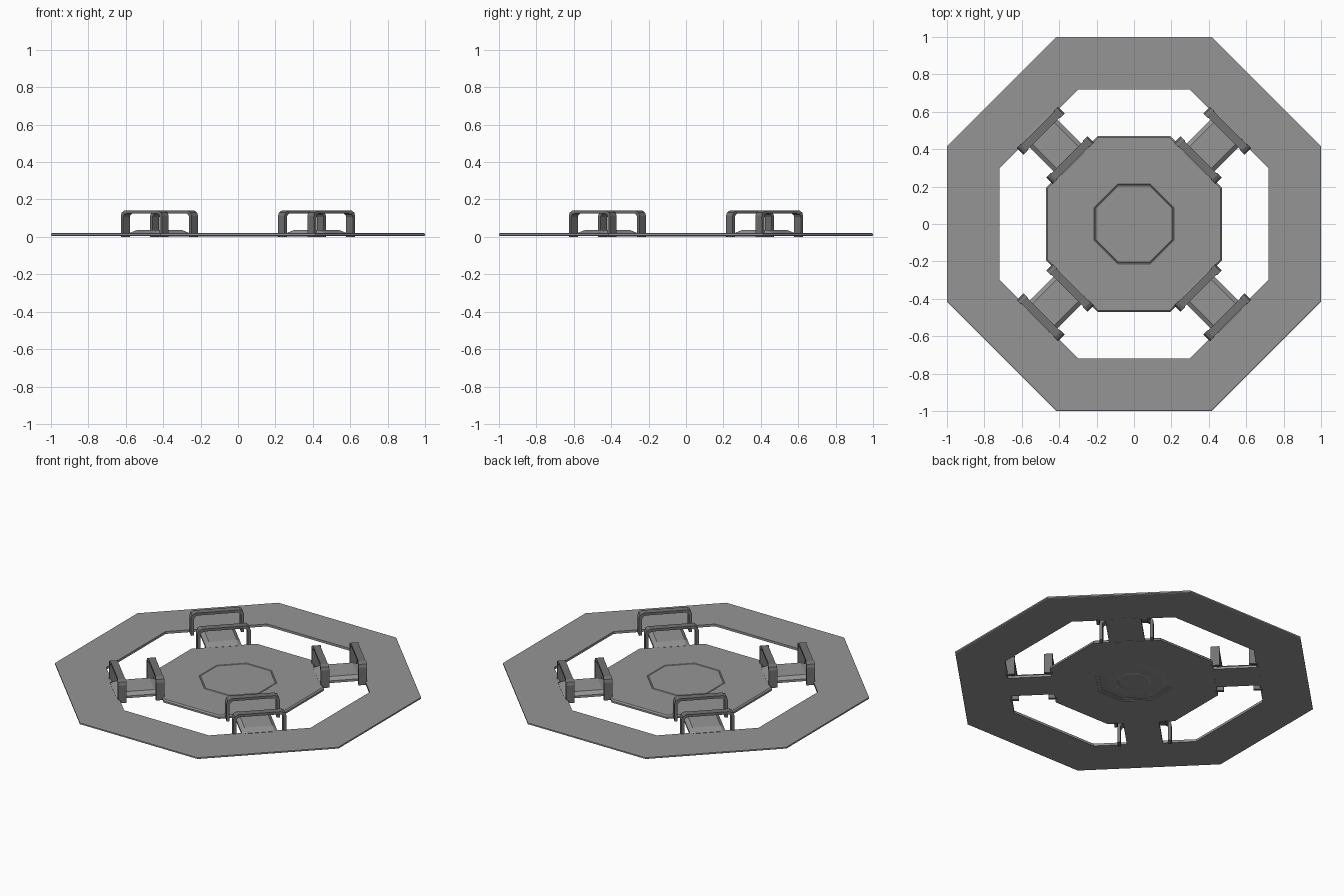
import bpy, bmesh, math
from mathutils import Matrix

if "Cube" in bpy.data.objects:
    bpy.data.objects.remove(bpy.data.objects["Cube"])

C8 = math.cos(math.pi / 8)


def grey(name, v):
    m = bpy.data.materials.new(name)
    m.diffuse_color = (v, v, v, 1)
    m.use_nodes = True
    m.node_tree.nodes["Principled BSDF"].inputs["Base Color"].default_value = m.diffuse_color
    return m


PLATE = grey("plate_grey", 0.3)
DARK = grey("dark_grey", 0.17)


def make(name, verts, faces, angle=0.0, mat=PLATE):
    """Flat-faced object, turned about z."""
    bm = bmesh.new()
    vs = [bm.verts.new(v) for v in verts]
    for f in faces:
        bm.faces.new([vs[i] for i in f])
    bmesh.ops.recalc_face_normals(bm, faces=bm.faces)
    bm.transform(Matrix.Rotation(angle, 4, 'Z'))
    me = bpy.data.meshes.new(name)
    bm.to_mesh(me)
    bm.free()
    me.materials.append(mat)
    ob = bpy.data.objects.new(name, me)
    bpy.context.collection.objects.link(ob)
    return ob


def sweep(name, sections, closed, angle=0.0, mat=PLATE):
    """Joins equal cross-sections into a solid, capped if not closed."""
    n, k = len(sections), len(sections[0])
    verts = [v for s in sections for v in s]
    faces = []
    for i in range(n if closed else n - 1):
        j = (i + 1) % n
        for a in range(k):
            b = (a + 1) % k
            faces.append((i * k + a, i * k + b, j * k + b, j * k + a))
    if not closed:
        faces += [tuple(range(k)), tuple(range((n - 1) * k, n * k))]
    return make(name, verts, faces, angle, mat)


def octagon(name, profile):
    """Eight-sided lathe; the profile holds (apothem, z)."""
    secs = []
    for i in range(8):
        a = math.pi / 8 + i * math.pi / 4
        secs.append([(r / C8 * math.cos(a), r / C8 * math.sin(a), z) for r, z in profile])
    return sweep(name, secs, True)


# Outer walkway ring
octagon("outer_ring", [(0.72, 0.005), (0.995, 0.005), (1.0, 0.008),
                       (1.0, 0.017), (0.995, 0.02), (0.72, 0.02)])

# Central platform with bevelled rim, and the groove around its centre
octagon("central_platform", [(0.215, 0.002), (0.47, 0.002), (0.47, 0.013),
                             (0.462, 0.021), (0.213, 0.021), (0.209, 0.018), (0.195, 0.018),
                             (0.195, 0.006), (0.215, 0.006)])
# Centre plate and its small lower cap
octagon("centre_plate", [(0.001, 0.005), (0.155, 0.005), (0.2, 0.01),
                         (0.208, 0.017), (0.204, 0.021), (0.001, 0.021)])
octagon("lower_cap", [(0.001, 0.002), (0.085, 0.002), (0.1, 0.006), (0.001, 0.006)])


# Flat bent strap: (tangent, z) outside and inside points, half width
def arch(name, r, angle):
    half = [(0.156, 0.0, 0.138, 0.0, 0.025),
            (0.156, 0.112, 0.138, 0.106, 0.025),
            (0.149, 0.130, 0.133, 0.117, 0.025),
            (0.130, 0.140, 0.124, 0.123, 0.025),
            (0.122, 0.140, 0.116, 0.124, 0.021)]
    pts = [(-a, b, -c, d, w) for a, b, c, d, w in half] + half[::-1]
    secs = [[(r - w, to, zo), (r + w, to, zo), (r + w, ti, zi), (r - w, ti, zi)]
            for to, zo, ti, zi, w in pts]
    sweep(name, secs, False, angle, DARK)


# Four diagonal bridges, each with an inner and an outer arch
for i in range(4):
    ang = math.pi / 4 + i * math.pi / 2
    prof = [(-0.104, 0.004), (0.104, 0.004), (0.104, 0.018),
            (0.082, 0.036), (-0.082, 0.036), (-0.104, 0.018)]
    low = [(-0.104, 0.004), (0.104, 0.004), (0.104, 0.016),
           (0.082, 0.022), (-0.082, 0.022), (-0.104, 0.016)]
    secs = [[(r, t, z) for t, z in p]
            for r, p in ((0.455, low), (0.505, prof), (0.685, prof), (0.735, low))]
    sweep(f"bridge_{i + 1}", secs, False, ang)
    arch(f"inner_arch_{i + 1}", 0.483, ang)
    arch(f"outer_arch_{i + 1}", 0.705, ang)
